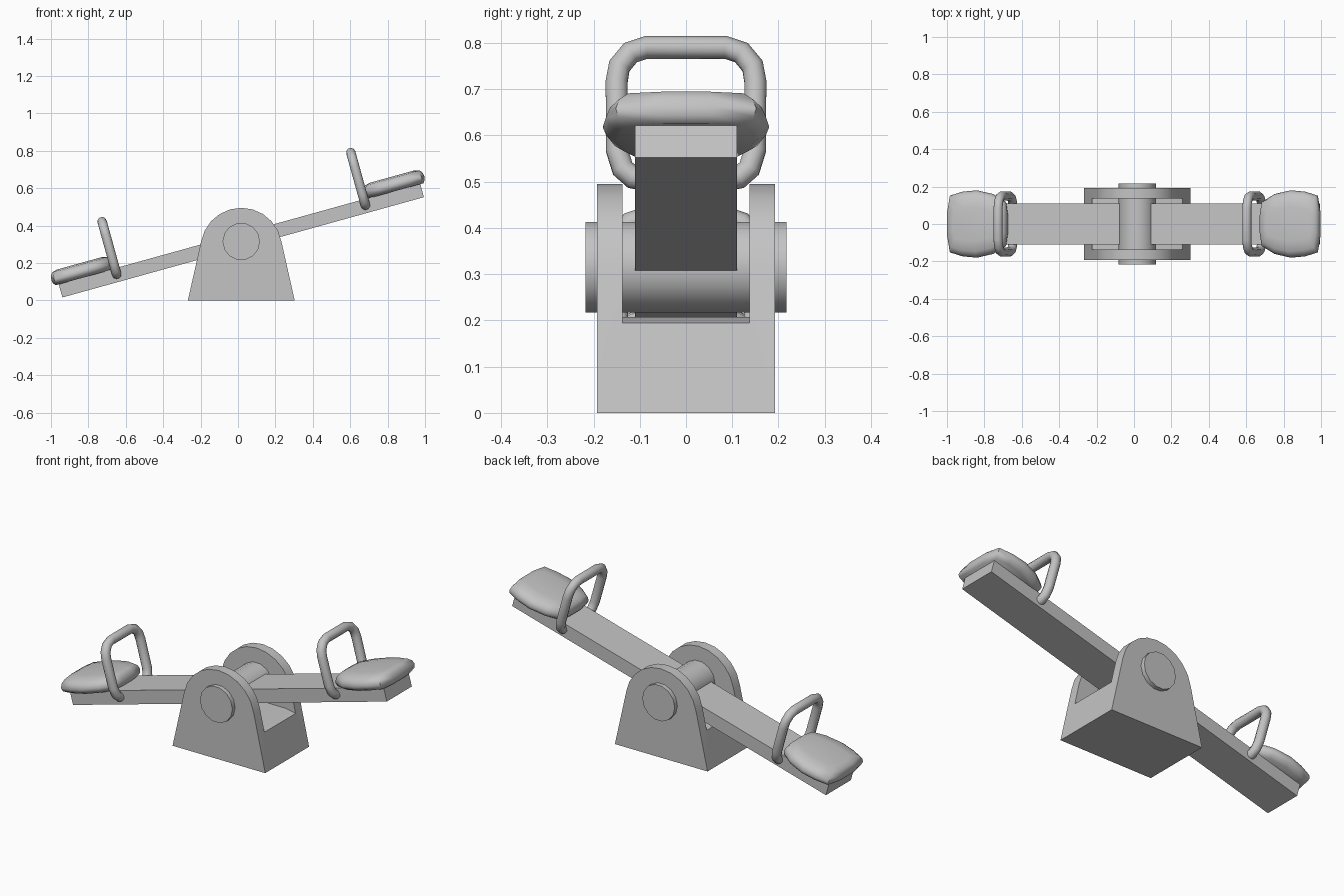
import bpy, bmesh, math
from mathutils import Matrix, Vector

if "Cube" in bpy.data.objects:
    bpy.data.objects.remove(bpy.data.objects["Cube"], do_unlink=True)

grey = bpy.data.materials.new("plain grey")
grey.use_nodes = True
COLOUR = (0.55, 0.55, 0.55, 1)
grey.diffuse_color = COLOUR
grey.node_tree.nodes["Principled BSDF"].inputs["Base Color"].default_value = COLOUR

# Beam frame: x runs along the beam, z away from it, origin at the pivot
PIVOT = Vector((0.0175, 0, 0.32))
TILT = Matrix.Translation(PIVOT) @ Matrix.Rotation(math.radians(-15.5), 4, "Y")


def add_object(name, bm, matrix=Matrix(), smooth=None):
    bmesh.ops.recalc_face_normals(bm, faces=bm.faces)
    mesh = bpy.data.meshes.new(name)
    bm.to_mesh(mesh)
    bm.free()
    mesh.materials.append(grey)
    obj = bpy.data.objects.new(name, mesh)
    bpy.context.collection.objects.link(obj)
    obj.matrix_world = matrix
    if smooth:
        bpy.ops.object.select_all(action="DESELECT")
        obj.select_set(True)
        bpy.context.view_layer.objects.active = obj
        bpy.ops.object.shade_smooth_by_angle(angle=math.radians(smooth))
    return obj


def loft(rings, closed=False):
    """Skin a list of equal-length point rings and cap the ends."""
    bm = bmesh.new()
    rows = [[bm.verts.new(p) for p in ring] for ring in rings]
    for a, b in zip(rows, rows[1:]):
        for i in range(len(a)):
            j = (i + 1) % len(a)
            bm.faces.new((a[i], a[j], b[j], b[i]))
    bm.faces.new(rows[0])
    bm.faces.new(rows[-1])
    return bm


def prism(profile, half):
    """Extrude an x-z profile to both sides in y."""
    return loft([[(x, y, z) for x, z in profile] for y in (-half, half)])


def bevel(bm, width, segments, limit):
    edges = [e for e in bm.edges if e.calc_face_angle(0) > math.radians(limit)]
    bmesh.ops.bevel(bm, geom=edges, offset=width, segments=segments,
                    affect="EDGES", profile=0.5)
    return bm


# Base: arched block with a slot cut through for the beam
arch = [(PIVOT.x + 0.218 * math.cos(t), 0.277 + 0.218 * math.sin(t))
        for t in (math.radians(10 + 16 * i) for i in range(11))]
profile = [(-0.268, 0), (0.303, 0)] + arch
base = add_object("base", bevel(prism(profile, 0.193), 0.018, 2, 50))
slot = add_object("slot_cutter", prism(
    [(-0.4, 0.16), (-0.17, 0.207), (0.2, 0.207), (0.43, 0.16), (0.43, 0.7), (-0.4, 0.7)], 0.137))
cut = base.modifiers.new("slot", "BOOLEAN")
cut.operation = "DIFFERENCE"
cut.solver = "EXACT"
cut.object = slot
bpy.context.view_layer.objects.active = base
bpy.ops.object.modifier_apply(modifier=cut.name)
bpy.data.objects.remove(slot, do_unlink=True)
bpy.ops.object.select_all(action="DESELECT")
base.select_set(True)
bpy.ops.object.shade_smooth_by_angle(angle=math.radians(50))

# Axle with softened ends
SIDES = 14
circle = [(PIVOT.x + 0.1 * math.cos(i * math.tau / SIDES),
           PIVOT.z - 0.005 + 0.1 * math.sin(i * math.tau / SIDES)) for i in range(SIDES)]
add_object("axle", bevel(prism(circle, 0.217), 0.02, 2, 50), smooth=50)

# Beam
beam = bmesh.new()
bmesh.ops.create_cube(beam, size=1, matrix=Matrix.Diagonal((2.006, 0.22, 0.075, 1)))
add_object("beam", beam, TILT)

# Seat: plan outline stacked into a pillow
half_plan = [(0.70, 0.05), (0.71, 0.118), (0.78, 0.16), (0.87, 0.18),
             (0.95, 0.173), (1.02, 0.152), (1.035, 0.06)]
plan = half_plan + [(x, -y) for x, y in reversed(half_plan)]
layers = [(0.82, 0.035), (0.96, 0.05), (1, 0.068), (0.95, 0.09), (0.82, 0.106), (0.5, 0.114)]


def seat_rings():
    return [[(0.87 + (x - 0.87) * (s + (1 - s) * 0.5), y * s, z) for x, y in plan]
            for s, z in layers]


# Handle: bent tube through the beam sides
half_path = [(0.085, 0), (0.115, 0.005), (0.137, 0.025), (0.149, 0.065), (0.15, 0.22),
             (0.144, 0.255), (0.12, 0.285), (0.085, 0.297)]
path = [Vector((0.69, y, z)) for y, z in half_path]
path += [Vector((0.69, -p.y, p.z)) for p in reversed(path)]


def handle_rings(radius=0.025, sides=10):
    rings = []
    for i, p in enumerate(path):
        along = (path[min(i + 1, len(path) - 1)] - path[max(i - 1, 0)]).normalized()
        across = Vector((1, 0, 0))
        up = along.cross(across)
        rings.append([p + radius * (across * math.cos(a) + up * math.sin(a))
                      for a in (k * math.tau / sides for k in range(sides))])
    return rings


for side, turn in (("left", 0), ("right", math.pi)):
    place = TILT @ Matrix.Rotation(turn, 4, "Z")
    add_object(side + "_seat", loft(seat_rings()), place, 50)
    add_object(side + "_handle", loft(handle_rings()), place, 60)
